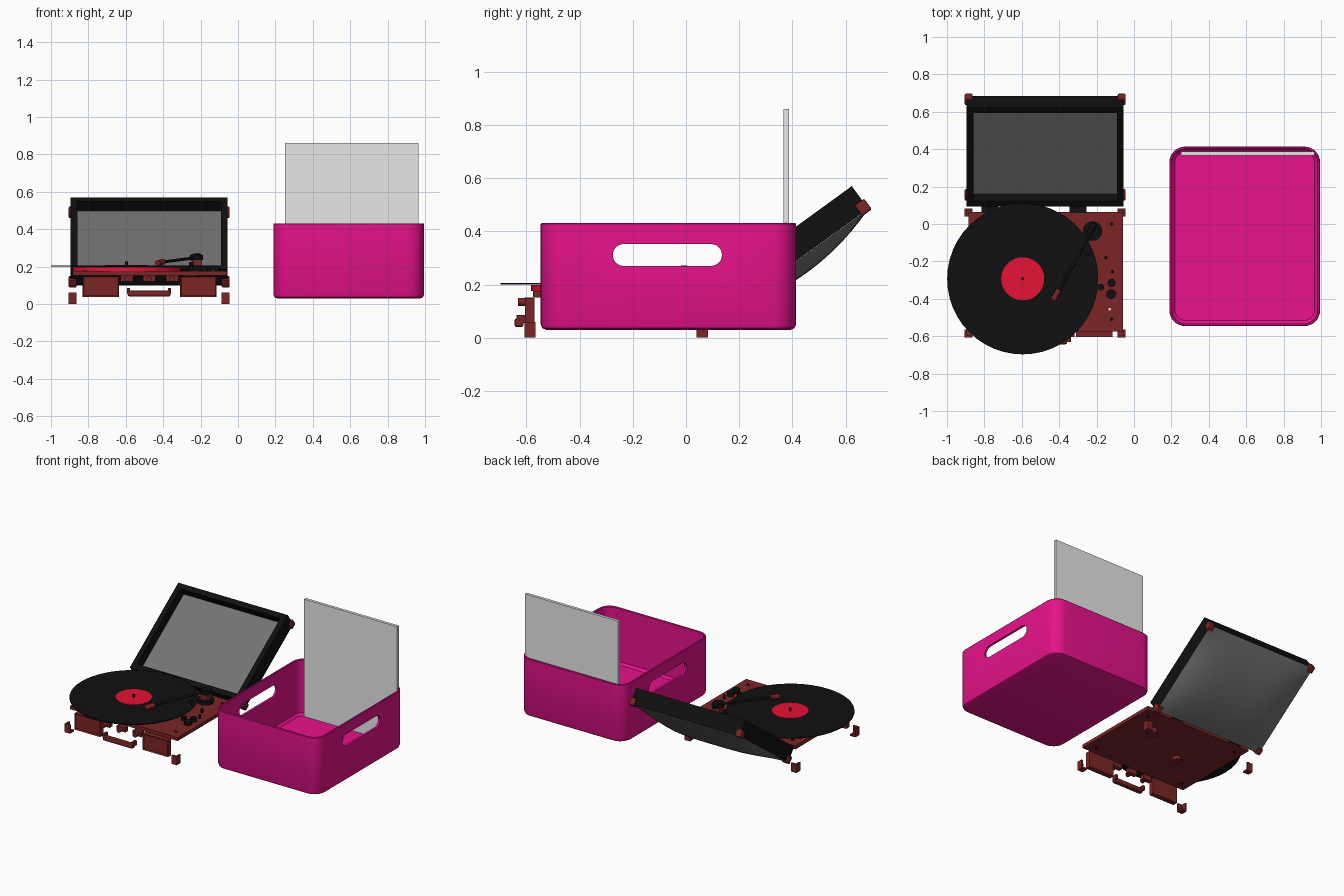
import bpy, bmesh
from math import pi, sin, cos, radians
from mathutils import Matrix, Vector

old = bpy.data.objects.get("Cube")
if old:
    bpy.data.objects.remove(old, do_unlink=True)


def material(name, r, g, b):
    m = bpy.data.materials.new(name)
    m.use_nodes = True
    m.diffuse_color = (r, g, b, 1)
    m.node_tree.nodes["Principled BSDF"].inputs["Base Color"].default_value = (r, g, b, 1)
    return m


PINK = material("pink plastic", 0.80, 0.006, 0.26)
SLEEVE = material("pale sleeve", 0.8, 0.8, 0.8)
BLACK = material("black", 0.005, 0.005, 0.005)
RED = material("label red", 0.80, 0.006, 0.035)
MAROON = material("maroon", 0.20, 0.018, 0.018)
GRAY = material("lid gray", 0.17, 0.17, 0.17)


def finish(name, bm, mat, smooth=False):
    bmesh.ops.recalc_face_normals(bm, faces=bm.faces)
    mesh = bpy.data.meshes.new(name)
    bm.to_mesh(mesh)
    bm.free()
    mesh.materials.append(mat)
    ob = bpy.data.objects.new(name, mesh)
    bpy.context.scene.collection.objects.link(ob)
    if smooth:
        activate(ob)
        bpy.ops.object.shade_smooth_by_angle(angle=radians(35))
    return ob


def activate(ob):
    bpy.ops.object.select_all(action='DESELECT')
    ob.select_set(True)
    bpy.context.view_layer.objects.active = ob


def add_box(bm, x, y, z):
    """Box from three (low, high) ranges."""
    size = [r[1] - r[0] for r in (x, y, z)]
    mid = [(r[0] + r[1]) / 2 for r in (x, y, z)]
    return bmesh.ops.create_cube(bm, size=1, matrix=Matrix.Translation(mid) @ Matrix.Diagonal((*size, 1)))


def box(name, x, y, z, mat, bevel=0.0):
    bm = bmesh.new()
    add_box(bm, x, y, z)
    if bevel:
        bmesh.ops.bevel(bm, geom=bm.edges[:], offset=bevel, segments=2, affect='EDGES', profile=0.5)
    return finish(name, bm, mat, bevel > 0)


def disc(name, x, y, z, r, mat, sides=24):
    bm = bmesh.new()
    bmesh.ops.create_cone(bm, cap_ends=True, segments=sides, radius1=r, radius2=r, depth=z[1] - z[0],
                          matrix=Matrix.Translation((x, y, (z[0] + z[1]) / 2)))
    return finish(name, bm, mat, True)


def rod(name, a, b, r, mat):
    a, b = Vector(a), Vector(b)
    bm = bmesh.new()
    turn = (b - a).to_track_quat('Z', 'Y').to_matrix().to_4x4()
    bmesh.ops.create_cone(bm, cap_ends=True, segments=12, radius1=r, radius2=r, depth=(b - a).length,
                          matrix=Matrix.Translation((a + b) / 2) @ turn)
    return finish(name, bm, mat, True)


def round_rect(w, d, r, steps=8):
    """Outline of a rounded rectangle centred on the origin."""
    pts = []
    for i, (sx, sy) in enumerate(((1, 1), (-1, 1), (-1, -1), (1, -1))):
        for k in range(steps + 1):
            a = (i + k / steps) * pi / 2
            pts.append((sx * (w / 2 - r) + r * cos(a), sy * (d / 2 - r) + r * sin(a)))
    return pts


# Storage bin: nested rounded outlines, from underside to rim to inner floor
BIN_X, BIN_Y, W, D = 0.592, -0.066, 0.806, 0.96
bm = bmesh.new()
rings = []
for inset, z in ((0.02, 0.03), (0.006, 0.036), (0, 0.05), (0, 0.427), (0.004, 0.431),
                 (0.011, 0.431), (0.015, 0.427), (0.015, 0.06), (0.03, 0.045)):
    outline = round_rect(W - 2 * inset, D - 2 * inset, 0.085 - inset)
    rings.append([bm.verts.new((BIN_X + x, BIN_Y + y, z)) for x, y in outline])
for low, high in zip(rings, rings[1:]):
    for i in range(len(low)):
        j = (i + 1) % len(low)
        bm.faces.new((low[i], low[j], high[j], high[i]))
bm.faces.new(rings[0])
bm.faces.new(rings[-1])
storage_bin = finish("storage_bin", bm, PINK)

# Handle slots through both side walls
bm = bmesh.new()
slot = [bm.verts.new((0, -0.07 + x, 0.311 + y)) for x, y in round_rect(0.41, 0.082, 0.0409)]
face = bm.faces.new(slot)
new = bmesh.ops.extrude_face_region(bm, geom=[face])["geom"]
bmesh.ops.translate(bm, verts=[v for v in new if isinstance(v, bmesh.types.BMVert)], vec=(1.2, 0, 0))
cutter = finish("slot_cutter", bm, PINK)
cutter.hide_render = True
activate(storage_bin)
cut = storage_bin.modifiers.new("handle slots", 'BOOLEAN')
cut.operation, cut.solver, cut.object = 'DIFFERENCE', 'EXACT', cutter
bpy.ops.object.modifier_apply(modifier=cut.name)
bpy.data.objects.remove(cutter, do_unlink=True)
bpy.ops.object.shade_smooth_by_angle(angle=radians(35))

# Record sleeve standing at the back of the bin
box("record_sleeve", (0.25, 0.965), (0.367, 0.387), (0.046, 0.86), SLEEVE)

# Lid, modelled flat and tilted back about its lower edge
LX, RX, LEN, DEEP, WALL = -0.895, -0.055, 0.655, 0.105, 0.036
MX = (LX + RX) / 2
TILT = Matrix.Translation((0, 0.155, 0.10)) @ Matrix.Rotation(radians(36), 4, 'X')
lid = []
bm = bmesh.new()
for side in (LX, RX - WALL):
    add_box(bm, (side, side + WALL), (0, LEN), (0, DEEP))
for end in (0, LEN - WALL):
    add_box(bm, (LX + WALL, RX - WALL), (end, end + WALL), (0, DEEP))
lid.append(finish("lid_frame", bm, BLACK))
lid.append(box("lid_panel", (LX + WALL, RX - WALL), (WALL, LEN - WALL), (0.005, 0.04), GRAY))

# Pillowed back shell of the lid
bm = bmesh.new()
bmesh.ops.create_grid(bm, x_segments=20, y_segments=20, size=1)
for v in bm.verts:
    u, w = v.co.x, v.co.y
    rise = 0.058 * (1 - u ** 4) * (1 - w * w)
    v.co = (MX + u * (RX - LX) / 2, LEN / 2 * (1 + w), -0.001 - rise)
shell = finish("lid_back_shell", bm, GRAY, True)
if shell.data.polygons[0].normal.z > 0:
    shell.data.flip_normals()
lid.append(shell)
for side, x in (("right", LX), ("left", RX)):
    for end, y in (("lower", 0), ("upper", LEN)):
        sx, sy = (1 if x == LX else -1), (1 if y == 0 else -1)
        lid.append(box(f"lid_corner_{end}_{side}", sorted((x - sx * 0.01, x + sx * 0.032)),
                       sorted((y - sy * 0.01, y + sy * 0.035)), (-0.01, 0.04), MAROON, 0.006))
for part in lid:
    part.matrix_world = TILT

# Deck plate with hinges and underside details
box("deck_plate", (-0.885, -0.06), (-0.575, 0.065), (0.152, 0.176), MAROON)
for x in (-0.77, -0.30):
    box("hinge", (x - 0.045, x + 0.045), (0.06, 0.11), (0.16, 0.178), BLACK)
disc("motor", -0.25, -0.12, (0.12, 0.155), 0.035, MAROON)
disc("spindle_bearing", -0.595, -0.29, (0.13, 0.155), 0.03, MAROON)
for x in (-0.82, -0.12):
    for y in (-0.51, 0.0):
        disc("deck_screw", x, y, (0.146, 0.18), 0.01, BLACK, 12)

# Platter, record, label and spindle
CX, CY = -0.595, -0.293
disc("platter", CX, CY, (0.176, 0.198), 0.29, RED, 48)
disc("record", CX, CY, (0.2, 0.206), 0.404, BLACK, 48)
disc("record_label", CX, CY, (0.206, 0.208), 0.115, RED, 40)
disc("spindle", CX, CY, (0.19, 0.226), 0.008, BLACK, 12)

# Tonearm on its pivot
PX, PY = -0.222, -0.038
disc("tonearm_base", PX, PY, (0.176, 0.2), 0.052, BLACK)
box("tonearm_pillar", (PX - 0.025, PX + 0.03), (PY - 0.025, PY + 0.025), (0.2, 0.235), MAROON)
disc("tonearm_pivot", PX, PY, (0.235, 0.262), 0.034, BLACK)
rod("tonearm_weight", (PX - 0.02, PY - 0.02, 0.248), (PX + 0.012, PY + 0.042, 0.252), 0.02, BLACK)
rod("tonearm", (PX, PY, 0.248), (-0.405, -0.36, 0.224), 0.008, BLACK)
rod("headshell", (-0.40, -0.35, 0.225), (-0.43, -0.405, 0.218), 0.016, MAROON)
disc("arm_rest", -0.25, -0.16, (0.176, 0.225), 0.012, BLACK, 12)

# Deck controls
for x, y, r in ((-0.12, -0.315, 0.022), (-0.122, -0.375, 0.026), (-0.178, -0.338, 0.018),
                (-0.115, -0.255, 0.009), (-0.15, -0.18, 0.009)):
    disc("deck_knob", x, y, (0.176, 0.2), r, BLACK, 16)
disc("deck_light", -0.13, -0.455, (0.176, 0.182), 0.007, SLEEVE, 12)

# Speaker boxes with inset grilles
for side, x in (("right", -0.733), ("left", -0.212)):
    bm = bmesh.new()
    add_box(bm, (x - 0.098, x + 0.098), (-0.605, -0.57), (0.037, 0.15))
    bm.normal_update()
    front = min(bm.faces, key=lambda f: f.calc_center_median().y)
    bmesh.ops.inset_individual(bm, faces=[front], thickness=0.01, depth=-0.007)
    finish(f"speaker_{side}", bm, MAROON)

# Front knobs and carrying handle
for x in (-0.595, -0.475, -0.352):
    box("front_button", (x - 0.033, x + 0.033), (-0.605, -0.575), (0.12, 0.152), MAROON)
    rod("front_knob", (x, -0.60, 0.135), (x, -0.632, 0.135), 0.015, MAROON)
box("handle_grip", (-0.59, -0.36), (-0.645, -0.61), (0.04, 0.073), MAROON, 0.01)
for x in (-0.585, -0.365):
    box("handle_end", (x - 0.008, x + 0.008), (-0.638, -0.6), (0.055, 0.086), MAROON)

# Hollow corner guards for the case base
for side, x, sx in (("right", -0.905, 1), ("left", -0.045, -1)):
    for end, y, sy in (("front", -0.607, 1), ("back", 0.082, -1)):
        bm = bmesh.new()
        wide_x, wide_y = sorted((x, x + sx * 0.042)), sorted((y, y + sy * 0.042))
        add_box(bm, wide_x, wide_y, (0, 0.012))
        add_box(bm, sorted((x, x + sx * 0.01)), wide_y, (0.012, 0.06))
        add_box(bm, wide_x, sorted((y, y + sy * 0.01)), (0.012, 0.06))
        finish(f"corner_guard_{end}_{side}", bm, MAROON)
